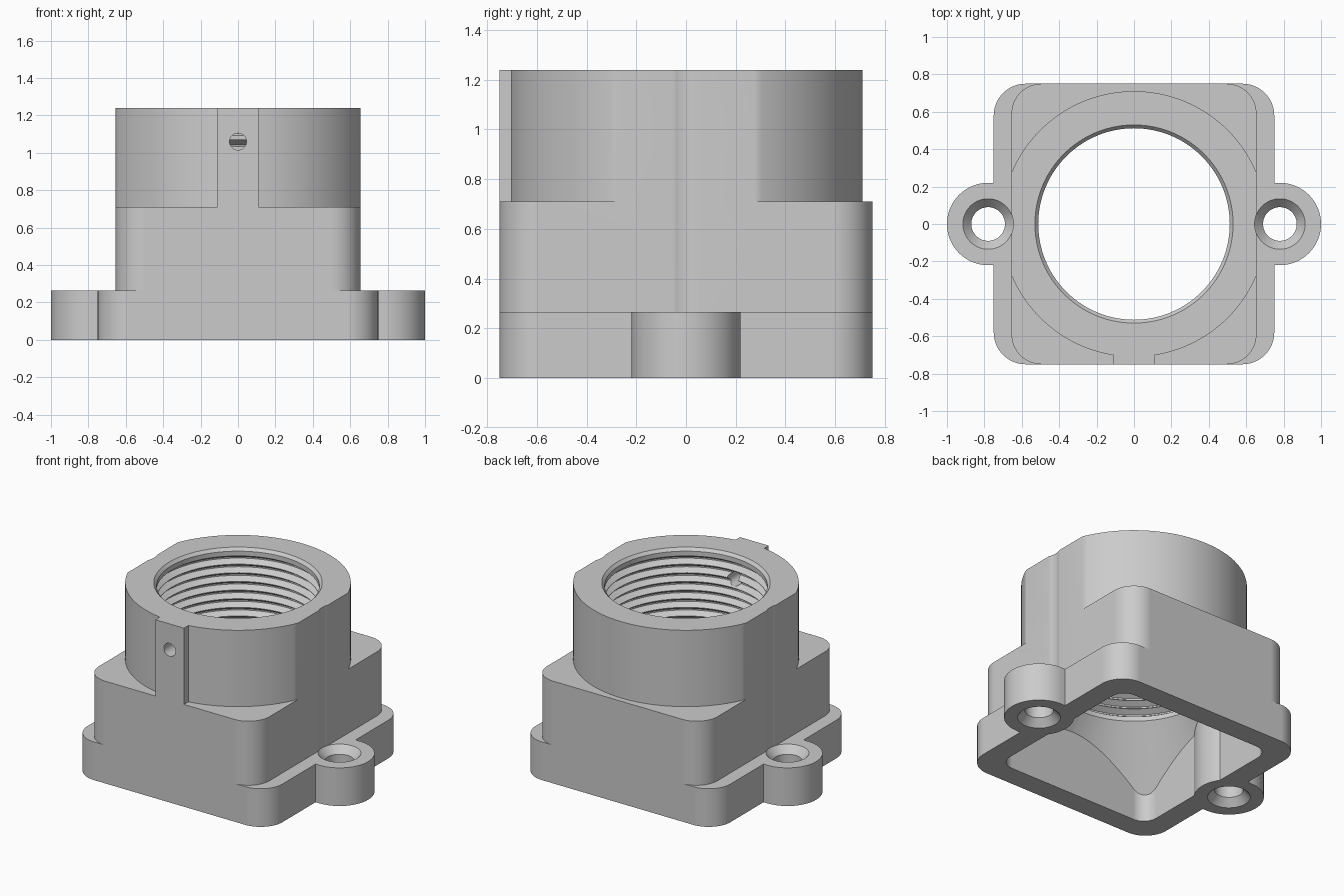
import bpy
import bmesh
from math import pi, cos, sin, radians
from mathutils import Matrix

if "Cube" in bpy.data.objects:
    bpy.data.objects.remove(bpy.data.objects["Cube"], do_unlink=True)

grey = bpy.data.materials.new("light_grey")
grey.use_nodes = True
colour = (0.6, 0.6, 0.6, 1)
grey.diffuse_color = colour
grey.node_tree.nodes["Principled BSDF"].inputs["Base Color"].default_value = colour


def make(name, bm):
    bmesh.ops.recalc_face_normals(bm, faces=bm.faces)
    mesh = bpy.data.meshes.new(name)
    bm.to_mesh(mesh)
    bm.free()
    mesh.materials.append(grey)
    ob = bpy.data.objects.new(name, mesh)
    bpy.context.collection.objects.link(ob)
    return ob


def prism(name, outline, z0, z1):
    bm = bmesh.new()
    low = [bm.verts.new((x, y, z0)) for x, y in outline]
    high = [bm.verts.new((x, y, z1)) for x, y in outline]
    bm.faces.new(low)
    bm.faces.new(high)
    n = len(low)
    for i in range(n):
        j = (i + 1) % n
        bm.faces.new((low[i], low[j], high[j], high[i]))
    return make(name, bm)


def rounded(name, hx, hy, r, z0, z1, steps=16):
    pts = []
    for k, (sx, sy) in enumerate([(1, 1), (-1, 1), (-1, -1), (1, -1)]):
        for i in range(steps + 1):
            a = (k + i / steps) * pi / 2
            pts.append((sx * (hx - r) + r * cos(a), sy * (hy - r) + r * sin(a)))
    return prism(name, pts, z0, z1)


def box(name, x0, x1, y0, y1, z0, z1):
    return prism(name, [(x0, y0), (x1, y0), (x1, y1), (x0, y1)], z0, z1)


def lathe(name, profile, x=0, sides=96):
    # Closed solid of revolution from (radius, height) pairs, bottom to top
    bm = bmesh.new()
    rings = [[bm.verts.new((x + r * cos(2 * pi * i / sides), r * sin(2 * pi * i / sides), z))
              for i in range(sides)] for r, z in profile]
    bm.faces.new(rings[0])
    bm.faces.new(rings[-1])
    for a, b in zip(rings, rings[1:]):
        for i in range(sides):
            j = (i + 1) % sides
            bm.faces.new((a[i], a[j], b[j], b[i]))
    return make(name, bm)


def combine(ob, other, operation):
    mod = ob.modifiers.new("cut", 'BOOLEAN')
    mod.operation = operation
    mod.solver = 'EXACT'
    mod.object = other
    bpy.context.view_layer.update()
    graph = bpy.context.evaluated_depsgraph_get()
    mesh = bpy.data.meshes.new_from_object(ob.evaluated_get(graph))
    ob.modifiers.clear()
    ob.data = mesh
    bpy.data.objects.remove(other, do_unlink=True)


FLANGE, SHOULDER, TOP = 0.265, 0.71, 1.24
EAR_X, EAR_R = 0.78, 0.22

# Flange, block and round collar with flattened sides
body = rounded("threaded_housing", 0.75, 0.75, 0.17, 0, FLANGE)
combine(body, rounded("block", 0.655, 0.75, 0.16, 0.1, SHOULDER), 'UNION')
collar = lathe("collar", [(0.71, 0.5), (0.71, TOP)], sides=128)
combine(collar, box("side_flats", -0.655, 0.655, -1, 1, 0.4, 1.4), 'INTERSECT')
combine(body, collar, 'UNION')

# Front tab
combine(body, box("front_tab", -0.11, 0.11, -0.75, -0.62, 0.5, TOP), 'UNION')

# Screw ears
for s in (-1, 1):
    arc = [(s * (EAR_X + EAR_R * cos(a)), EAR_R * sin(a))
           for a in [radians(-90 + 180 * i / 32) for i in range(33)]]
    ear = prism("ear", arc + [(s * 0.6, EAR_R), (s * 0.6, -EAR_R)], 0, FLANGE)
    combine(body, ear, 'UNION')

# Square cavity narrowing to the bore, with screw bosses left standing
cavity = rounded("cavity", 0.6, 0.6, 0.1, -0.1, 0.7)
combine(cavity, lathe("funnel", [(1.04, -0.2), (1.04, -0.1), (0.807, 0.19), (0.51, 0.56), (0.51, 0.65)]),
        'INTERSECT')
for s in (-1, 1):
    combine(cavity, lathe("boss", [(EAR_R, -0.3), (EAR_R, 0.9)], s * EAR_X, 64), 'DIFFERENCE')
combine(body, cavity, 'DIFFERENCE')

# Threaded bore
pitch, minor, major = 0.06, 0.512, 0.55
profile = [(minor, 0.5)]
z = 0.59
while z + pitch < TOP - 0.02:
    profile += [(minor, z), (major, z + pitch * 0.4),
                (major, z + pitch * 0.55), (minor, z + pitch * 0.95)]
    z += pitch
profile += [(minor, TOP - 0.02), (minor + 0.018, TOP), (minor + 0.018, TOP + 0.1)]
combine(body, lathe("bore", profile), 'DIFFERENCE')

# Countersunk screw holes with driver clearance above
for s in (-1, 1):
    hole = [(0.135, -0.1), (0.135, 0), (0.09, 0.05), (0.09, FLANGE - 0.05),
            (0.135, FLANGE), (0.135, TOP + 0.1)]
    combine(body, lathe("screw_hole", hole, s * EAR_X, 64), 'DIFFERENCE')

# Set screw hole through the front tab
pin = lathe("pin_hole", [(0.045, 0), (0.045, 0.5)], sides=32)
pin.data.transform(Matrix.Translation((0, -0.4, 1.06)) @ Matrix.Rotation(pi / 2, 4, 'X'))
combine(body, pin, 'DIFFERENCE')

# Smooth curved walls, crisp edges
bpy.ops.object.select_all(action='DESELECT')
body.select_set(True)
bpy.context.view_layer.objects.active = body
bpy.ops.object.shade_smooth_by_angle(angle=radians(30))
weighted = body.modifiers.new("weighted_normals", 'WEIGHTED_NORMAL')
weighted.keep_sharp = True
